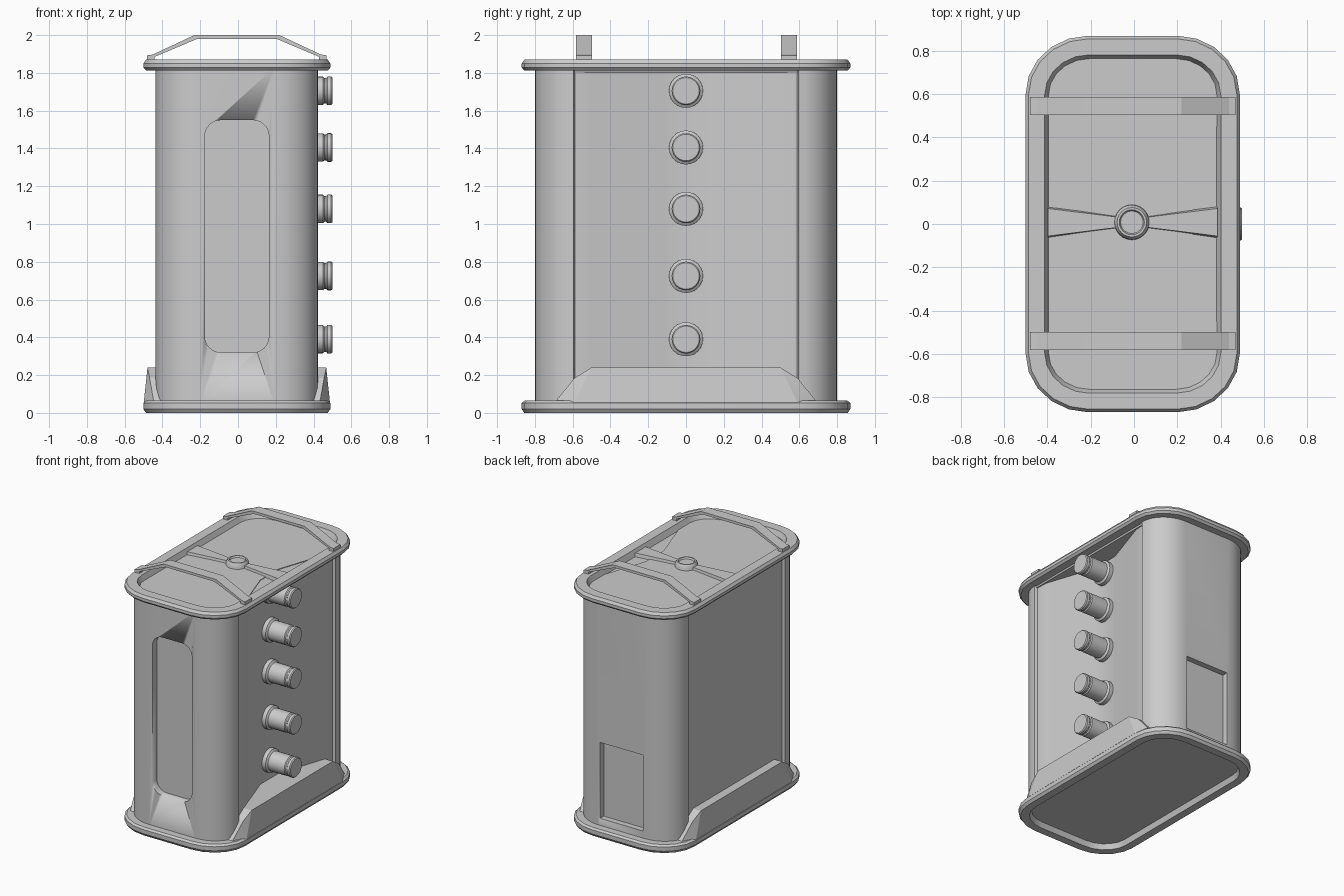
import bpy, bmesh
from math import sin, cos, pi

if "Cube" in bpy.data.objects:
    bpy.data.objects.remove(bpy.data.objects["Cube"])

CX = -0.006  # the casing sits slightly left because the knobs stick out right


def finish(name, bm, angle=35):
    bmesh.ops.recalc_face_normals(bm, faces=bm.faces)
    me = bpy.data.meshes.new(name)
    bm.to_mesh(me)
    bm.free()
    ob = bpy.data.objects.new(name, me)
    bpy.context.collection.objects.link(ob)
    bpy.ops.object.select_all(action='DESELECT')
    ob.select_set(True)
    bpy.context.view_layer.objects.active = ob
    bpy.ops.object.shade_smooth_by_angle(angle=angle * pi / 180)
    return ob


def loft(name, rings, angle=35):
    """Skin a list of equal-length point rings and cap both ends."""
    bm = bmesh.new()
    rows = [[bm.verts.new(p) for p in r] for r in rings]
    n = len(rows[0])
    for a, b in zip(rows, rows[1:]):
        for i in range(n):
            bm.faces.new((a[i], a[(i + 1) % n], b[(i + 1) % n], b[i]))
    bm.faces.new(rows[0])
    bm.faces.new(rows[-1])
    return finish(name, bm, angle)


def corner(hx, hy, rx, ry, n):
    """Quarter-ellipse corner from the +x side to the +y side."""
    return [(hx - rx + rx * cos(i * pi / 2 / n), hy - ry + ry * sin(i * pi / 2 / n))
            for i in range(n + 1)]


def rounded(hx, hy, rx, ry, n=5):
    q = corner(hx, hy, rx, ry, n)
    h = q + [(-x, y) for x, y in reversed(q)]
    return h + [(-x, -y) for x, y in h]


def plate(name, steps):
    """Rounded plate; each step is (inset, z)."""
    return loft(name, [[(x + CX, y, z) for x, y in
                        rounded(.495 - d, .87 - d, .29 - d * .95, .27 - d * .95)]
                       for d, z in steps], 25)


# lid and base plates with recessed panels
plate("lid", [(.08, 1.80), (.075, 1.812), (.015, 1.812), (0, 1.828), (0, 1.85),
              (.014, 1.87), (.088, 1.87), (.108, 1.825)])
plate("base", [(.08, .08), (.075, .065), (.015, .065), (0, .052), (0, .02),
               (.014, 0), (.075, 0), (.09, .04)])

# body outline: rounded ends, flat left panel, hollowed right side
q = corner(.43, .80, .23, .205, 8)
right = [(.408, .587), (.405, .50), (.275, .11)]
left = [(.408, .587), (.405, .50), (.405, .49)]
outline = ([(x, y) for x, y in reversed(right)] + q +
           [(-x, y) for x, y in reversed(q)] + [(-x, y) for x, y in left])
outline += ([(-x, -y) for x, y in reversed(left)] + [(-x, -y) for x, y in q] +
            [(x, -y) for x, y in reversed(q)] + [(x, -y) for x, y in right])
body = loft("body", [[(x + CX, y, z) for x, y in outline] for z in (.045, 1.83)], 30)


# recessed windows cut into the front and back
def cut(name, hx, hz, zc, r, y0, y1):
    pts = rounded(hx, hz, r, r, 6 if r > .01 else 1)
    c = loft(name, [[(x + CX, y, zc + z) for x, z in pts] for y in (y0, y1)])
    m = body.modifiers.new(name, 'BOOLEAN')
    m.operation, m.object, m.solver = 'DIFFERENCE', c, 'EXACT'
    bpy.context.view_layer.objects.active = body
    bpy.ops.object.modifier_move_to_index(modifier=name, index=0)
    bpy.ops.object.modifier_apply(modifier=name)
    bpy.data.objects.remove(c)


cut("front_window_cutter", .17, .615, .935, .085, -.9, -.745)
cut("back_window_cutter", .185, .295, .415, .001, .755, .9)

# sloped sills along both long sides
for side, s, inner in (("right", 1, .27), ("left", -1, .38)):
    bm = bmesh.new()
    for y in (-1, 1):
        for x, yy, z in ((.473, .50, .24), (.462, .59, .185), (.44, .69, .062),
                         (.493, .59, .055), (inner, .50, .24), (inner, .59, .185),
                         (inner, .69, .062), (inner, .59, .055)):
            bm.verts.new((s * x + CX, y * yy, z))
    bmesh.ops.convex_hull(bm, input=bm.verts)
    bmesh.ops.dissolve_limit(bm, angle_limit=.02, verts=bm.verts, edges=bm.edges)
    finish(side + "_sill", bm, 15)


# knobs on the right side, turned from a profile of (x, radius)
def turned(name, profile, centre, axis, n=24):
    rings = []
    for h, r in profile:
        ring = [(r * cos(2 * pi * i / n), r * sin(2 * pi * i / n)) for i in range(n)]
        rings.append([(h, centre[0] + a, centre[1] + b) if axis == 'x' else
                      (centre[0] + a, centre[1] + b, h) for a, b in ring])
    return loft(name, rings)


for i, z in enumerate((.39, .725, 1.08, 1.405, 1.705)):
    turned(f"knob_{i + 1}", [(.25, .09), (.30, .09), (.31, .075), (.45, .075), (.457, .068),
                             (.467, .068), (.474, .076), (.493, .076), (.5, .07)],
           (0, z), 'x')

# two angled carrying handles with feet
strip = [(.475, 1.865), (.475, 1.893), (.445, 1.897), (.225, 2.0)]
under = [(.21, 1.98), (.435, 1.885), (.435, 1.865)]
half = strip + [(-x, z) for x, z in reversed(strip)]
prof = half + [(-x, z) for x, z in reversed(under)] + under
for side, y in (("front", -.54), ("back", .545)):
    loft(side + "_handle", [[(x + CX, y + d, z) for x, z in prof] for d in (-.042, .042)], 15)

# lid latch: dished hub with two flaring arms
turned("latch_hub", [(1.815, .082), (1.855, .08), (1.872, .068), (1.872, .058), (1.86, .052)],
       (CX - .004, .008), 'z')
for side, s in (("right", 1), ("left", -1)):
    loft(side + "_latch_arm", [[(s * x + CX, .008 - w, 1.815), (s * x + CX, .008 - w * .85, 1.85),
                                (s * x + CX, .008 + w * .85, 1.85), (s * x + CX, .008 + w, 1.815)]
                               for x, w in ((.05, .025), (.392, .075))])
